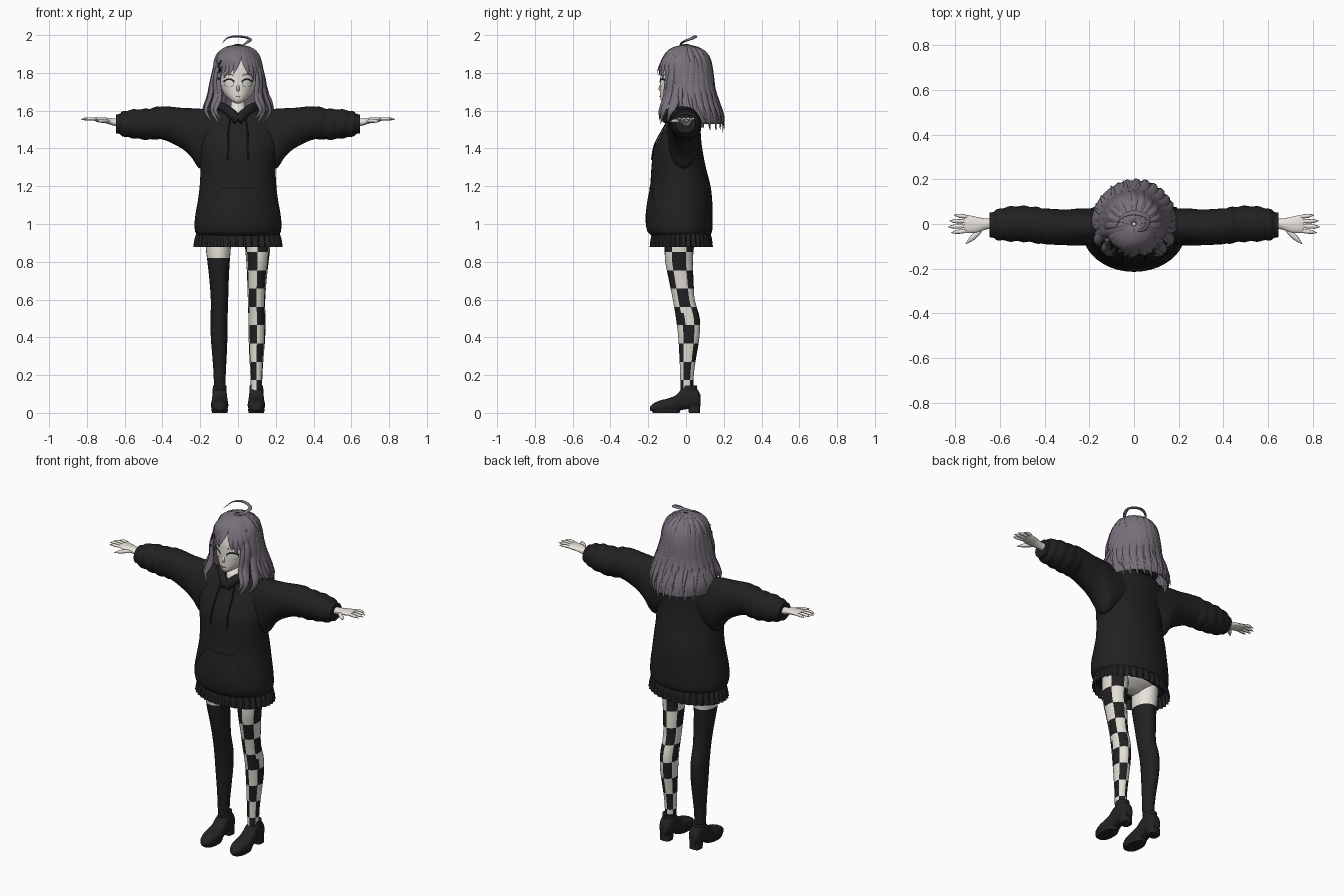
import bpy, bmesh, math, random
from math import sin, cos, pi, radians
from mathutils import Vector
from mathutils.bvhtree import BVHTree

random.seed(4)
if "Cube" in bpy.data.objects:
    bpy.data.objects.remove(bpy.data.objects["Cube"])


def material(name, r, g, b):
    m = bpy.data.materials.new(name)
    m.use_nodes = True
    m.diffuse_color = (r, g, b, 1)
    m.node_tree.nodes["Principled BSDF"].inputs["Base Color"].default_value = (r, g, b, 1)
    return m


BLACK = material("black_cloth", .015, .015, .015)
CHARCOAL = material("charcoal_leather", .017, .017, .018)
SKIN = material("pale_skin", .8, .76, .7)
HAIR = material("mauve_grey_hair", .19, .165, .2)
WHITE = material("stocking_white", .77, .74, .67)
EYE = material("eye_white", .85, .84, .82)
LIP = material("lip_brown", .3, .15, .13)


def finish(name, bm, mats, rule=None, sharp=50):
    bmesh.ops.recalc_face_normals(bm, faces=bm.faces)
    if rule:
        for f in bm.faces:
            f.material_index = rule(f.calc_center_median())
    me = bpy.data.meshes.new(name)
    bm.to_mesh(me)
    bm.free()
    for m in mats:
        me.materials.append(m)
    me.shade_smooth()
    me.set_sharp_from_angle(angle=radians(sharp))
    ob = bpy.data.objects.new(name, me)
    bpy.context.collection.objects.link(ob)
    return ob


def sample(st, t):
    """Smooth interpolation of stations; the first column is the parameter."""
    t = min(max(t, st[0][0]), st[-1][0])
    i = next((k for k in range(len(st) - 1) if t <= st[k + 1][0]), len(st) - 2)
    a, b = st[i], st[i + 1]
    p, n = st[max(i - 1, 0)], st[min(i + 2, len(st) - 1)]
    h = b[0] - a[0]
    u = (t - a[0]) / h
    out = []
    for c in range(1, len(a)):
        ma = (b[c] - p[c]) / (b[0] - p[0]) * h
        mb = (n[c] - a[c]) / (n[0] - a[0]) * h
        out.append((2*u**3 - 3*u*u + 1) * a[c] + (u**3 - 2*u*u + u) * ma
                   + (3*u*u - 2*u**3) * b[c] + (u**3 - u*u) * mb)
    return out


def loft(name, st, mats, axis="z", segs=24, steps=4, ts=None, power=1.0, caps=True,
         rule=None, shape=None, sharp=50):
    """Stations are (position on axis, centre 1, centre 2, radius 1, radius 2)."""
    if ts is None:
        ts = [a[0] + (b[0] - a[0]) * k / steps for a, b in zip(st, st[1:]) for k in range(steps)]
        ts.append(st[-1][0])
    bm = bmesh.new()
    rings = []
    for t in ts:
        c1, c2, r1, r2 = sample(st, t)
        ring = []
        for i in range(segs):
            a = 2 * pi * i / segs
            k = shape(t, i) if shape else 1
            p = c1 + max(r1, .001) * k * math.copysign(abs(cos(a)) ** power, cos(a))
            q = c2 + max(r2, .001) * k * math.copysign(abs(sin(a)) ** power, sin(a))
            ring.append(bm.verts.new({"z": (p, q, t), "x": (t, p, q), "y": (p, t, q)}[axis]))
        rings.append(ring)
    for r, s in zip(rings, rings[1:]):
        for i in range(segs):
            j = (i + 1) % segs
            bm.faces.new((r[i], r[j], s[j], s[i]))
    if caps:
        bm.faces.new(rings[0])
        bm.faces.new(rings[-1])
    return finish(name, bm, mats, rule, sharp)


def strands(name, paths, mat, taper=True, n=16, segs=8, flat=False):
    """Flattened tubes along smooth paths: (points, half width, half thickness)."""
    bm = bmesh.new()
    for pts, w, th in paths:
        st = [(k / (len(pts) - 1), *p) for k, p in enumerate(pts)]
        rings = []
        for k in range(n + 1):
            t = k / n
            c = Vector(sample(st, t))
            tan = (Vector(sample(st, t + .02)) - Vector(sample(st, t - .02))).normalized()
            up = Vector((0, 0, 1)) if flat else Vector((c.x, c.y, max(0, c.z - 1.75)))
            side = tan.cross(up).normalized()
            up = side.cross(tan).normalized()
            s = min(1, .3 + 2.5 * t) * max(.04, min(1, (1 - t) * 2.6)) ** .75 if taper else 1
            rings.append([bm.verts.new(c + s * (side * w * cos(a) + up * th * sin(a)))
                          for a in (2 * pi * i / segs for i in range(segs))])
        for r, q in zip(rings, rings[1:]):
            for i in range(segs):
                j = (i + 1) % segs
                bm.faces.new((r[i], r[j], q[j], q[i]))
        bm.faces.new(rings[0])
        bm.faces.new(rings[-1])
    return finish(name, bm, [mat], sharp=70)


def front_of(ob):
    """Returns a function giving the front surface point of ob at x, z."""
    tree = BVHTree.FromPolygons([v.co for v in ob.data.vertices],
                                [tuple(p.vertices) for p in ob.data.polygons])

    def hit(x, z, off):
        p = tree.ray_cast(Vector((x, -1, z)), Vector((0, 1, 0)))[0]
        return Vector((x, (p.y if p else -.1) - off, z))
    return hit


def oval(name, hit, x, z, rx, rz, off, mat):
    bm = bmesh.new()
    rings = [[bm.verts.new(hit(x + rx * f * cos(a), z + rz * f * sin(a), off))
              for a in (2 * pi * i / 24 for i in range(24))] for f in (.05, .35, .7, 1)]
    bm.faces.new(rings[0])
    for r, s in zip(rings, rings[1:]):
        for i in range(24):
            bm.faces.new((r[i], r[i - 1], s[i - 1], s[i]))
    finish(name, bm, [mat])


def stroke(name, hit, pts, r, mat, off=.003):
    strands(name, [([hit(x, z, off) for x, z in pts], r, .002)], mat, taper=False, n=12, segs=6)


# Hoodie body
body = loft("hoodie_body", [
    (.935, 0, -.028, .208, .15), (.96, 0, -.033, .227, .171), (1.03, 0, -.037, .228, .177),
    (1.12, 0, -.033, .213, .172), (1.2, 0, -.03, .203, .16), (1.3, 0, -.039, .199, .144),
    (1.4, 0, -.042, .208, .128), (1.48, 0, -.026, .212, .104), (1.55, 0, -.005, .19, .085),
    (1.6, 0, .005, .13, .065), (1.625, 0, .005, .06, .04)], [BLACK], segs=40)
chest = front_of(body)
collar = [(0, -.108, 1.55), (.035, -.092, 1.585), (.075, -.045, 1.615), (.1, .01, 1.615),
          (.075, .08, 1.6), (0, .105, 1.585)]
strands("hood_collar", [([(s * x, y, z) for x, y, z in collar], .026, .022) for s in (1, -1)],
        BLACK, taper=False)

# Skirt with knife pleats
loft("pleated_skirt", [(.878, 0, -.025, .226, .16), (.93, 0, -.025, .22, .155),
                       (.99, 0, -.025, .2, .14)], [CHARCOAL], segs=108, steps=3, caps=False,
     shape=lambda t, i: 1 + .025 * (i % 3) * (1 - (t - .878) / .2), sharp=20)
loft("hips", [(.89, 0, -.03, .05, .03), (.93, 0, -.03, .15, .09), (.98, 0, -.03, .17, .11)], [SKIN])

# Neck and head
loft("neck", [(1.54, 0, -.03, .04, .06), (1.6, 0, -.025, .045, .05),
              (1.64, 0, -.015, .036, .036), (1.72, 0, -.01, .036, .036)], [SKIN])
head = loft("head", [
    (1.638, 0, -.1, .012, .018), (1.65, 0, -.085, .033, .046), (1.67, 0, -.06, .057, .076),
    (1.7, 0, -.035, .08, .102), (1.75, 0, -.02, .097, .117), (1.82, 0, -.015, .101, .117),
    (1.88, 0, -.01, .085, .1), (1.92, 0, -.005, .035, .045)], [SKIN], segs=40, steps=5)
face = front_of(head)
strands("nose", [([(0, -.133, 1.735), (0, -.14, 1.715), (0, -.13, 1.703)], .007, .006)],
        SKIN, taper=False)
stroke("mouth", face, [(-.014, 1.677), (0, 1.674), (.014, 1.677)], .0018, LIP)
for side, s in (("left", 1), ("right", -1)):
    oval(side + "_eye_outline", face, s * .048, 1.745, .027, .021, .002, BLACK)
    oval(side + "_eye", face, s * .048, 1.744, .025, .0185, .004, EYE)
    stroke(side + "_eyelash", face, [(s * .02, 1.752), (s * .035, 1.765), (s * .055, 1.767),
                                     (s * .077, 1.755)], .0035, BLACK, .005)
    stroke(side + "_brow", face, [(s * .025, 1.788), (s * .05, 1.794), (s * .075, 1.786)],
           .002, HAIR)

# Hair silhouette: height, half width, back depth, front depth
PROFILE = [(1.47, .16, .19, .14), (1.58, .185, .188, .145), (1.64, .17, .168, .15),
           (1.7, .143, .148, .15), (1.8, .12, .132, .142), (1.87, .106, .113, .122),
           (1.91, .084, .086, .09), (1.933, .054, .052, .054), (1.947, .01, .01, .01)]
SPREAD = [(1.47, 80), (1.6, 95), (1.7, 105), (1.8, 118), (1.85, 140), (1.88, 180), (1.95, 180)]


def scalp(a, z, off=0):
    rx, back, front = sample(PROFILE, z)
    return Vector(((rx + off) * sin(a), ((back if cos(a) > 0 else front) + off) * cos(a), z))


bm = bmesh.new()
rows = []
for k in range(33):
    z = 1.53 + (1.947 - 1.53) * k / 32
    spread = radians(sample(SPREAD, z)[0])
    rows.append([bm.verts.new(scalp(spread * (i / 24 - 1), z)) for i in range(49)])
for r, q in zip(rows, rows[1:]):
    for i in range(48):
        bm.faces.new((r[i], r[i + 1], q[i + 1], q[i]))
shell = finish("hair_shell", bm, [HAIR])
solid = shell.modifiers.new("thickness", "SOLIDIFY")
solid.thickness, solid.offset = .01, 0


def flow(angle, end, sweep=0, wave=0):
    """A lock path running from the crown down over the hair silhouette."""
    pts = []
    for k in range(9):
        t = k / 8
        z = 1.944 - (1.944 - end) * t ** 1.5
        a = radians(angle + sweep * t * t + wave * sin(t * 9 + angle) * t)
        pts.append(scalp(a, z, .004 + .008 * sin(t * 8 + angle) * t))
    return pts


# Back locks in two layers, then the fringe
back = [(flow(a, 1.475 + .07 * (abs(a) / 100) ** 2 + random.uniform(0, .04), wave=4),
         .031, .012) for a in range(-104, 105, 13)]
back += [(flow(a, random.uniform(1.52, 1.6), wave=8), .02, .014) for a in range(-95, 96, 19)]
strands("back_hair", back, HAIR, n=20)
fringe = [(flow(180 + d, 1.79 - .0007 * abs(d) + random.uniform(-.012, .012),
                sweep=14 if d > -10 else -10), .022, .008) for d in range(-64, 65, 12)]
strands("fringe", fringe, HAIR)
side_locks = []
for s in (1, -1):
    for pts, w in (
            ([(.095, -.06, 1.89), (.117, -.08, 1.78), (.115, -.095, 1.68), (.135, -.12, 1.6),
              (.1, -.135, 1.53)], .022),
            ([(.088, -.085, 1.87), (.103, -.1, 1.76), (.097, -.11, 1.67), (.12, -.135, 1.6),
              (.085, -.14, 1.55)], .016),
            ([(.1, -.02, 1.88), (.123, -.035, 1.77), (.148, -.055, 1.67), (.17, -.08, 1.6),
              (.14, -.1, 1.54)], .026)):
        side_locks.append(([(s * x, y, z) for x, y, z in pts], w, .011))
strands("side_locks", side_locks, HAIR)
strands("curled_top_lock", [([(0, -.03, 1.935), (.05, -.02, 1.962), (.06, .03, 1.982),
                             (0, .05, 1.993), (-.055, .03, 1.985), (-.085, -.02, 1.955)],
                            .011, .006)], HAIR, n=28)
strands("hair_clip", [([scalp(radians(-125 + d), z + e, .014) for d, e in ((-9, -.025), (9, .025))],
                       .006, .004) for z in (1.84, 1.79)]
        + [([scalp(radians(-125 + d), z + e, .014) for d, e in ((-9, .025), (9, -.025))],
            .006, .004) for z in (1.84, 1.79)], BLACK, taper=False, n=3)

# Hoodie pocket and drawstrings
stroke("pocket_top", chest, [(-.09, 1.19), (0, 1.19), (.09, 1.19)], .003, CHARCOAL)
for side, s in (("left", 1), ("right", -1)):
    stroke(side + "_pocket_edge", chest, [(s * .09, 1.19), (s * .125, 1.13), (s * .165, 1.06)],
           .004, CHARCOAL)
    cord = [chest(s * x, z, .008) for x, z in ((.04, 1.56), (.05, 1.5), (.052, 1.42), (.054, 1.34))]
    strands(side + "_drawstring", [(cord, .004, .004)], CHARCOAL, taper=False)

# Checked stocking pattern: six columns, square rows
ROW, TOP = .097, .852


def checks(c):
    column = math.floor((math.degrees(math.atan2(c.y - leg_centre(c.z)[1], c.x - leg_centre(c.z)[0])) + 30) / 60)
    return (column + math.floor((TOP - c.z) / ROW)) % 2


def leg_centre(z):
    return sample(LEG, z)[:2]


LEG = [(.07, .097, .005, .03, .034), (.2, .097, .005, .032, .036), (.3, .098, .01, .038, .045),
       (.4, .1, .015, .044, .056), (.5, .1, .01, .045, .063), (.6, .098, -.012, .046, .058),
       (.7, .1, -.025, .051, .065), (.8, .103, -.037, .059, .073), (.87, .104, -.036, .066, .077),
       (.99, .104, -.03, .07, .08)]
LEVELS = [TOP - ROW * k / 3 for k in range(24, -5, -1)]
SLEEVE = [(.1, -.01, 1.47, .075, .12), (.2, -.012, 1.452, .082, .158), (.25, -.014, 1.485, .083, .128),
          (.3, -.015, 1.508, .08, .107), (.4, -.01, 1.535, .08, .088), (.48, 0, 1.528, .08, .082),
          (.56, 0, 1.53, .077, .075), (.61, -.003, 1.53, .068, .065), (.628, -.004, 1.53, .058, .053),
          (.645, -.004, 1.53, .055, .05)]
PALM = [(.62, 0, 1.535, .025, .022), (.66, 0, 1.54, .024, .019), (.7, -.004, 1.548, .035, .015),
        (.745, 0, 1.553, .04, .011), (.76, 0, 1.554, .034, .008)]
SHOE = [(-.19, 0, .022, .012, .01), (-.175, 0, .028, .028, .02), (-.14, 0, .035, .041, .03),
        (-.09, 0, .042, .046, .036), (-.05, 0, .052, .043, .044), (-.02, 0, .072, .04, .056),
        (.03, 0, .083, .038, .06), (.06, 0, .075, .034, .05), (.077, 0, .065, .022, .03)]


def mirrored(st, s, flip):
    """Mirrors stations in x: along the axis itself, or in the first centre."""
    if flip:
        return sorted((s * a, *r) for a, *r in st)
    return [(a, s * c, *r) for a, c, *r in st]


for side, s in (("left", 1), ("right", -1)):
    # Sleeve, hand and fingers
    loft(side + "_sleeve", mirrored(SLEEVE, s, True), [BLACK], axis="x", segs=28, steps=6,
         shape=lambda t, i: 1 + (.035 * sin(abs(t) * 105 + sin(i * .45)) if .4 < abs(t) < .62 else 0))
    loft(side + "_palm", mirrored(PALM, s, True), [SKIN], axis="x", segs=16)
    fingers = [([(s * .735, y, 1.554), (s * (x - .035), y * 1.15, 1.557), (s * x, y * 1.3, 1.553)],
                .0095, .008) for x, y in ((.818, -.03), (.832, -.01), (.826, .011), (.806, .031))]
    fingers.append(([(s * .675, -.018, 1.543), (s * .715, -.055, 1.546), (s * .752, -.09, 1.542)],
                    .012, .01))
    strands(side + "_fingers", fingers, SKIN, n=10, flat=True)

    # Leg: checked stocking on the left, long black sock on the right
    if s > 0:
        loft("left_checked_leg", LEG, [BLACK, WHITE], ts=LEVELS, rule=checks)
    else:
        loft("right_sock_leg", mirrored(LEG, s, False), [BLACK, SKIN], ts=LEVELS,
             rule=lambda c: int(c.z > .81))

    # Shoe with ankle collar and heel
    loft(side + "_shoe", [(y, s * .097, *r) for y, c, *r in SHOE], [CHARCOAL], axis="y", power=.8)
    loft(side + "_shoe_collar", [(.08, s * .097, .012, .038, .046), (.12, s * .097, .016, .037, .043),
                                 (.145, s * .097, .018, .036, .041)], [CHARCOAL])
    loft(side + "_heel", [(0, s * .097, .045, .032, .03), (.04, s * .097, .042, .034, .032)],
         [CHARCOAL], power=.6, steps=1)
    loft(side + "_sole", [(0, s * .097, -.105, .04, .07), (.02, s * .097, -.105, .045, .08)],
         [CHARCOAL], power=.9, steps=1)
